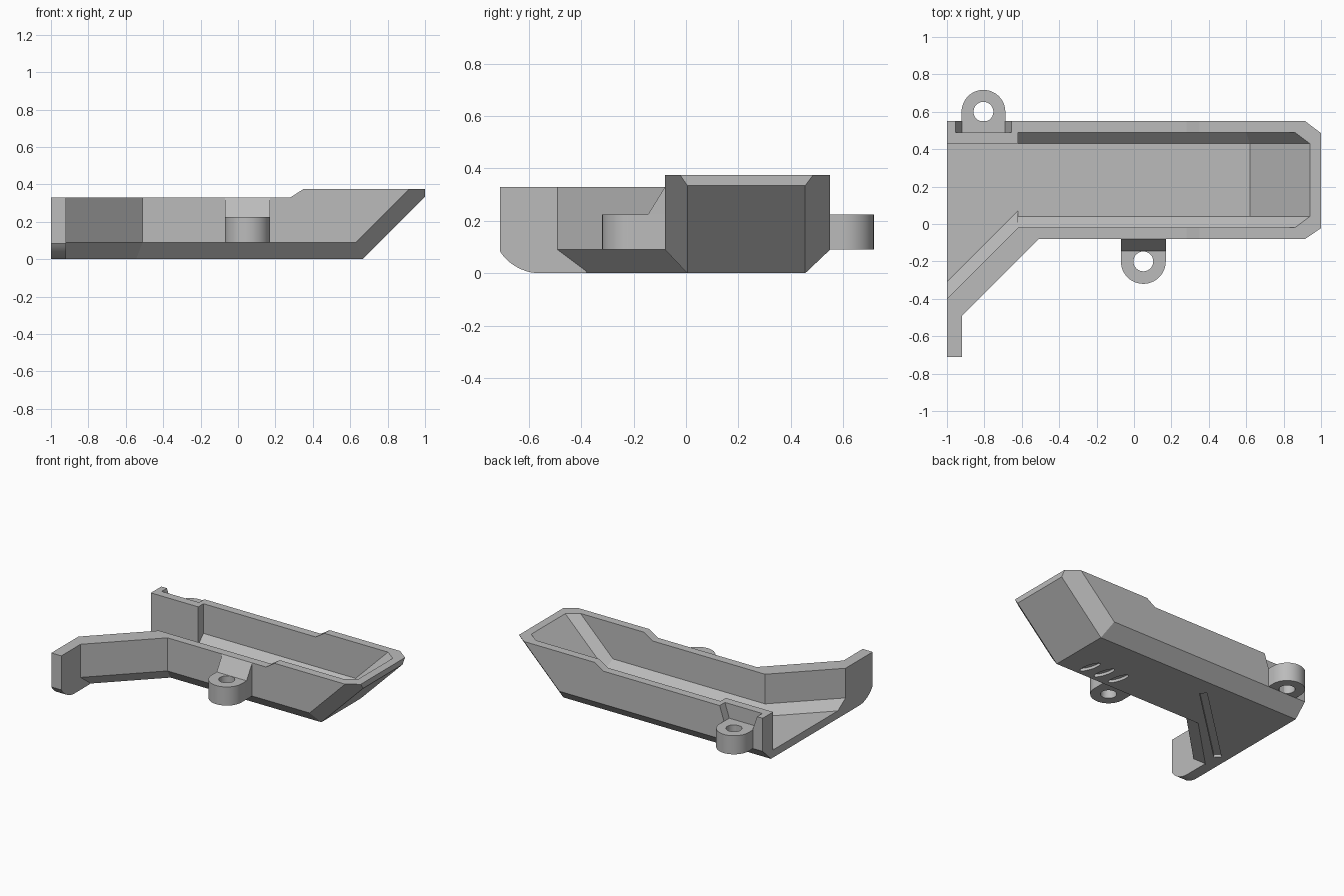
import bpy, bmesh, math
from mathutils import Vector, Matrix

if "Cube" in bpy.data.objects:
    bpy.data.objects.remove(bpy.data.objects["Cube"])

grey = bpy.data.materials.new("plain grey")
grey.use_nodes = True
grey.diffuse_color = (0.5, 0.5, 0.5, 1)
grey.node_tree.nodes["Principled BSDF"].inputs["Base Color"].default_value = (0.5, 0.5, 0.5, 1)


def finish(name, bm):
    bmesh.ops.recalc_face_normals(bm, faces=bm.faces)
    mesh = bpy.data.meshes.new(name)
    bm.to_mesh(mesh)
    bm.free()
    mesh.materials.append(grey)
    ob = bpy.data.objects.new(name, mesh)
    bpy.context.collection.objects.link(ob)
    return ob


def solid(name, lo, hi, inside=None, planes=()):
    """Box trimmed by planes (three points each), keeping the inside point."""
    lo, hi = Vector(lo), Vector(hi)
    bm = bmesh.new()
    bmesh.ops.create_cube(bm, size=1)
    for v in bm.verts:
        v.co = (lo + hi) / 2 + v.co * (hi - lo)
    for pts in planes:
        a, b, c = map(Vector, pts)
        n = (b - a).cross(c - a).normalized()
        if n.dot(Vector(inside) - a) > 0:
            n = -n
        res = bmesh.ops.bisect_plane(bm, geom=bm.verts[:] + bm.edges[:] + bm.faces[:],
                                     plane_co=a, plane_no=n, clear_outer=True, dist=1e-6)
        rim = [e for e in res["geom_cut"] if isinstance(e, bmesh.types.BMEdge)]
        bmesh.ops.contextual_create(bm, geom=rim)
    return finish(name, bm)


def prism(name, pts, axis, a, b):
    """Extrude an outline along x or z."""
    bm = bmesh.new()
    place = (lambda p: (a, *p)) if axis == "x" else (lambda p: (*p, a))
    face = bm.faces.new([bm.verts.new(place(p)) for p in pts])
    res = bmesh.ops.extrude_face_region(bm, geom=[face])
    step = Vector((b - a, 0, 0)) if axis == "x" else Vector((0, 0, b - a))
    bmesh.ops.translate(bm, vec=step, verts=[v for v in res["geom"] if isinstance(v, bmesh.types.BMVert)])
    return finish(name, bm)


def cylinder(name, x, y, z0, z1, rx, ry, turn=0):
    bm = bmesh.new()
    bmesh.ops.create_cone(bm, cap_ends=True, segments=48, radius1=1, radius2=1, depth=1)
    bm.transform(Matrix.Translation((x, y, (z0 + z1) / 2)) @ Matrix.Rotation(turn, 4, "Z")
                 @ Matrix.Diagonal((rx, ry, z1 - z0, 1)))
    return finish(name, bm)


def boolean(target, others, operation):
    bpy.context.view_layer.objects.active = target
    for ob in others:
        ob.hide_render = True
        mod = target.modifiers.new("join", "BOOLEAN")
        mod.object, mod.operation, mod.solver = ob, operation, "EXACT"
        bpy.ops.object.modifier_apply(modifier=mod.name)
        bpy.data.objects.remove(ob)


def trough(name, lo, hi, x, z, x_up, z_up, foot, wall):
    """Chamfered channel whose sloped end rises at 45 degrees."""
    planes = [((x, 0, z), (x, 1, z), (x + 1, 0, z + 1))]
    for f, w in zip(foot, wall):
        planes.append(((0, f, z), (1, f, z), (0, w, z_up)))
        planes.append(((x, f, z), (x + 1, f, z + 1), (x_up, w, z_up)))
    return solid(name, lo, hi, (0, 0.23, 0.2), planes)


def diagonal(name, lo, hi, z, z_up, foot, wall):
    """Block bounded by the diagonal line y = x + wall, chamfered to foot."""
    planes = [((0, wall, 0), (1, 1 + wall, 0), (0, wall, 1)),
              ((0, foot, z), (1, 1 + foot, z), (0, wall, z_up))]
    return solid(name, lo, hi, (-0.9, 0.3, 0.25), planes)


# Outer shell: main trough, flared wing and rounded tail
shell = trough("shell", (-1, -0.08, 0), (1, 0.55, 0.375), 0.665, 0, 0.63, 0.09,
               (0.005, 0.455), (-0.08, 0.55))
wing = diagonal("wing", (-1, -0.7, 0), (-0.15, 0.4, 0.33), 0, 0.09, 0.55, 0.43)
arc = [(-0.556 - 0.184 * math.sin(t), 0.184 * (1 - math.cos(t)))
       for t in (math.radians(57 * i / 10) for i in range(11))]
tail = prism("tail", [(-0.38, 0)] + arc + [(-0.71, 0.33), (-0.38, 0.33)], "x", -1, -0.92)
boolean(shell, [wing, tail], "UNION")

# Hollow interior; the thicker rear block stays at the open end
cavity = trough("cavity", (-0.62, -0.02, 0.055), (1.3, 0.49, 0.5), 0.62, 0.055, 0.60, 0.115,
                (0.04, 0.43), (-0.02, 0.49))
wing_cavity = diagonal("wing_cavity", (-1.1, -0.7, 0.055), (-0.45, 0.43, 0.5),
                       0.055, 0.115, 0.69, 0.60)

# Lower rim toward the open end
rim_cut = solid("rim_cut", (-1.1, -0.9, 0.33), (0.5, 0.9, 0.6), (-0.5, 0, 0.4),
                [((0.28, 0, 0.33), (0.28, 1, 0.33), (0.35, 0, 0.375))])

# Tapered notch above the rear lug
notch = solid("notch", (-1, 0.49, 0.225), (-0.6, 0.7, 0.4), (-0.8, 0.6, 0.3),
              [((-0.92, 0, 0.225), (-0.92, 1, 0.225), (-0.955, 0, 0.33)),
               ((-0.69, 0, 0.225), (-0.69, 1, 0.225), (-0.655, 0, 0.33))])

# Underside slots and diagonal groove
slots = [cylinder("slot", 0.47 - 0.12 * i, 0.115, -0.1, 0.02, 0.026, 0.08, math.radians(15))
         for i in range(3)]
groove = prism("groove", [(-0.30, 0.31), (-0.335, 0.345), (-0.945, -0.235), (-0.91, -0.27)],
               "z", -0.1, 0.02)
boolean(shell, [cavity, wing_cavity, rim_cut, notch, groove] + slots, "DIFFERENCE")


# Mounting lugs: round end, straight root and a bored hole
def lug(name, x, y, root, r):
    side = math.copysign(1, y - root)
    ends = [math.pi * i / 24 for i in range(25)]
    outline = [(x + r * math.cos(t), y + side * r * math.sin(t)) for t in ends]
    ob = prism(name, outline + [(x - r, root), (x + r, root)], "z", 0.09, 0.225)
    boolean(ob, [cylinder("bore", x, y, 0, 0.4, 0.053, 0.053)], "DIFFERENCE")
    return ob


rear_lug = lug("rear_lug", -0.805, 0.6, 0.488, 0.117)
front_lug = lug("front_lug", 0.05, -0.2, -0.06, 0.12)

# Sloped brace joining the front lug to the wall
brace = prism("front_brace", [(-0.145, 0.224), (-0.08, 0.33), (-0.06, 0.33), (-0.06, 0.224)],
              "x", -0.07, 0.17)

for ob in (shell, rear_lug, front_lug, brace):
    bpy.ops.object.select_all(action="DESELECT")
    ob.select_set(True)
    bpy.context.view_layer.objects.active = ob
    bpy.ops.object.shade_smooth_by_angle(angle=math.radians(25))
